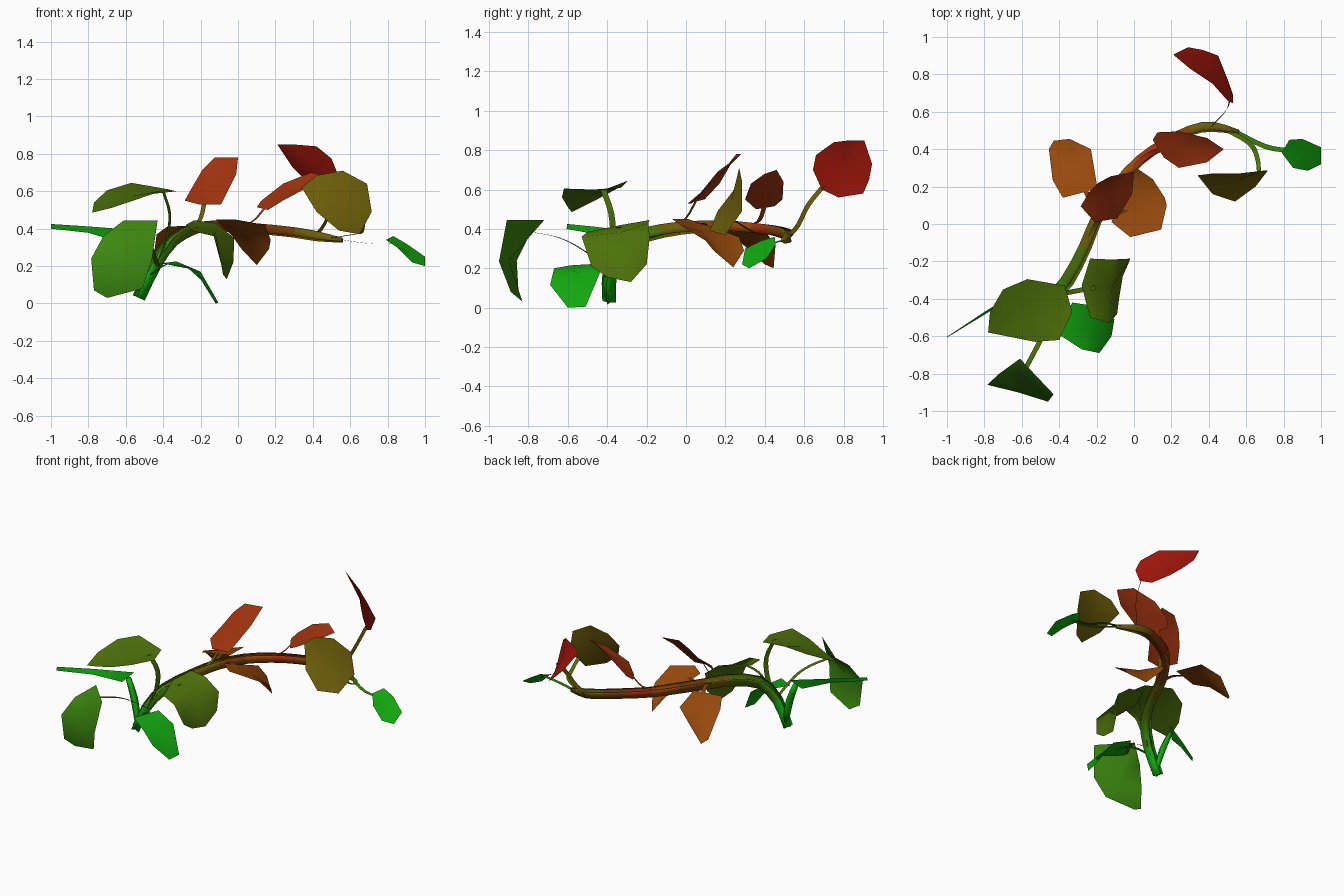
import bpy, bmesh, math
from mathutils import Vector as V

if "Cube" in bpy.data.objects:
    bpy.data.objects.remove(bpy.data.objects["Cube"])

# screen colours, turned into linear diffuse colours
COLORS = {
    "red": (158, 28, 18), "rust": (158, 54, 22), "orange": (152, 76, 20), "brown": (125, 68, 20),
    "olive": (108, 94, 18), "moss": (78, 112, 18), "leafgreen": (62, 134, 22), "green": (25, 168, 22),
}
MATS = {}
for key, col in COLORS.items():
    MATS[key] = bpy.data.materials.new(key)
    MATS[key].diffuse_color = [(c / 255) ** 2.2 for c in col] + [1]


def finish(name, bm, colors):
    me = bpy.data.meshes.new(name)
    bm.normal_update()
    bm.to_mesh(me)
    bm.free()
    for c in colors:
        me.materials.append(MATS[c])
    for p in me.polygons:
        p.use_smooth = True
    bpy.context.collection.objects.link(bpy.data.objects.new(name, me))


def smooth_path(pts, n):
    # Catmull-Rom through the given points
    p = [V(q) for q in pts]
    p = [2 * p[0] - p[1]] + p + [2 * p[-1] - p[-2]]
    out = []
    for i in range(1, len(p) - 2):
        a, b, c, d = p[i - 1:i + 3]
        for k in range(n):
            t = k / n
            out.append(0.5 * (2 * b + (c - a) * t + (2 * a - 5 * b + 4 * c - d) * t * t
                              + (3 * b - a - 3 * c + d) * t ** 3))
    return out + [p[-2]]


def leaf(name, color, rim, centre=None):
    # thin blade: fan from the middle to the rim
    bm = bmesh.new()
    vs = [bm.verts.new(p) for p in rim]
    mid = bm.verts.new(centre or sum((V(p) for p in rim), V()) / len(rim))
    for i, v in enumerate(vs):
        bm.faces.new((mid, v, vs[(i + 1) % len(vs)]))
    finish(name, bm, [color])


def stalk(name, color, pts, side=None, width=0.026):
    # flat ribbon along a curve
    path = smooth_path(pts, 3)
    d = path[-1] - path[0]
    side = V(side or (-d.y, d.x, 0)).normalized() * width / 2
    bm = bmesh.new()
    rows = [(bm.verts.new(p - side), bm.verts.new(p + side)) for p in path]
    for a, b in zip(rows, rows[1:]):
        bm.faces.new((a[0], a[1], b[1], b[0]))
    finish(name, bm, [color])


def tube(name, colors, pts, radii, sides, groove=1.0, n=2):
    # swept section; every second corner can be pulled in to make grooves
    path = smooth_path(pts, n)
    rad = [q.x for q in smooth_path([(r, 0, 0) for r in radii], n)]
    bm = bmesh.new()
    rings = []
    for i, p in enumerate(path):
        t = (path[min(i + 1, len(path) - 1)] - path[max(i - 1, 0)]).normalized()
        u = t.cross(V((0.5, -0.85, 0.1))).normalized()
        w = t.cross(u)
        ring = []
        for k in range(sides):
            a = 2 * math.pi * (k + 1) / sides
            r = rad[i] * (groove if k % 2 else 1)
            ring.append(bm.verts.new(p + r * (u * math.cos(a) + w * math.sin(a))))
        rings.append(ring)
    for i, (a, b) in enumerate(zip(rings, rings[1:])):
        for k in range(sides):
            f = bm.faces.new((a[k], a[(k + 1) % sides], b[(k + 1) % sides], b[k]))
            f.material_index = i * len(colors) // (len(rings) - 1)
    bm.faces.new(rings[0][::-1])
    bm.faces.new(rings[-1])
    finish(name, bm, colors)


# Main stem with grooves, and the side shoot at its base with its narrow blade
tube("main_stem", ["green", "leafgreen", "moss", "olive", "brown", "orange", "rust", "brown", "olive", "olive"],
     [(-.53, -.39, .03), (-.45, -.385, .2), (-.36, -.31, .33), (-.26, -.12, .39), (-.19, .05, .41),
      (-.09, .21, .415), (.03, .34, .405), (.16, .43, .395), (.3, .5, .38), (.42, .52, .36), (.56, .49, .338)],
     [.037, .04, .042, .04, .038, .037, .036, .035, .034, .032, .015], 8, 0.3)
tube("side_shoot", ["green"],
     [(-.51, -.39, .06), (-.555, -.37, .23), (-.61, -.36, .36)], [.02, .024, .018], 4)
leaf("side_blade", "green",
     [(-1, -.603, .425), (-1, -.607, .4), (-.8, -.485, .378), (-.64, -.385, .33), (-.58, -.335, .395),
      (-.8, -.47, .412)])

# Leaf stalks
stalk("stalk_back_right", "olive", [(.41, .52, .36), (.46, .57, .42), (.5, .62, .52), (.52, .7, .62)],
      (.5, .82, -.57))
stalk("stalk_end", "leafgreen", [(.53, .5, .345), (.7, .415, .32), (.84, .39, .32)])
stalk("stalk_front_right", "moss", [(.5, .5, .35), (.62, .43, .37), (.66, .35, .38), (.67, .25, .44)])
stalk("stalk_upper_right", "rust", [(0, .31, .42), (.08, .37, .44), (.15, .4, .52)])
stalk("stalk_back_middle", "brown", [(-.21, 0, .41), (-.225, .1, .43), (-.27, .2, .41)])
stalk("stalk_upper_middle", "olive", [(-.24, -.07, .41), (-.2, 0, .455), (-.175, .06, .56)])
stalk("stalk_lower_middle", "brown", [(-.15, .1, .42), (-.08, .07, .43), (-.02, .06, .4)])
stalk("stalk_upper_left", "moss", [(-.43, -.38, .2), (-.38, -.37, .35), (-.365, -.38, .48), (-.4, -.42, .6)],
      (.5, 1, 0), .034)
stalk("stalk_front_left", "moss", [(-.43, -.39, .2), (-.47, -.55, .31), (-.52, -.66, .36), (-.59, -.79, .385)])
stalk("stalk_front_middle", "moss", [(-.4, -.375, .27), (-.32, -.36, .37), (-.21, -.34, .41)])
stalk("stalk_low", "green", [(-.47, -.39, .15), (-.38, -.46, .21), (-.28, -.52, .19)])

# Leaves
leaf("leaf_back_right", "red",
     [(.21, .905, .85), (.3, .83, .85), (.42, .75, .84), (.5, .66, .775), (.53, .645, .7), (.53, .69, .6),
      (.5, .775, .56), (.45, .9, .58), (.37, .93, .65), (.29, .945, .73)])
leaf("leaf_end", "green",
     [(.79, .38, .34), (.83, .45, .36), (.9, .455, .32), (1, .41, .25), (1, .32, .2), (.93, .285, .22),
      (.85, .3, .3)])
leaf("leaf_front_right", "olive",
     [(.715, .285, .49), (.65, .2, .37), (.54, .12, .39), (.42, .16, .49), (.34, .26, .62),
      (.42, .27, .685), (.56, .27, .71), (.69, .285, .64)])
leaf("leaf_upper_right", "rust",
     [(.1, .45, .515), (.125, .49, .55), (.24, .495, .64), (.39, .46, .7), (.48, .4, .68), (.39, .33, .63),
      (.24, .3, .55), (.16, .355, .5)])
leaf("leaf_back_middle", "orange",
     [(-.345, .455, .32), (-.43, .445, .2), (-.455, .4, .22), (-.435, .235, .37), (-.38, .14, .41),
      (-.195, .19, .42), (-.23, .4, .39)], (-.32, .3, .39))
leaf("leaf_upper_middle", "rust",
     [(-.285, .095, .55), (-.24, .17, .63), (-.19, .22, .715), (-.125, .255, .78), (0, .28, .78),
      (-.01, .16, .69), (-.09, .03, .53), (-.21, .01, .53)])
leaf("leaf_lower_middle", "orange",
     [(-.12, .01, .45), (-.02, -.07, .45), (.145, -.03, .42), (.175, .1, .34), (.165, .14, .29),
      (.1, .24, .205), (.02, .295, .29), (-.03, .27, .36)], (.04, .1, .38))
leaf("leaf_upper_left", "moss",
     [(-.78, -.58, .485), (-.77, -.47, .54), (-.7, -.35, .605), (-.57, -.295, .645), (-.37, -.33, .61),
      (-.33, -.47, .6), (-.4, -.62, .605), (-.53, -.63, .56), (-.68, -.6, .51)])
leaf("leaf_front_left", "leafgreen",
     [(-.43, -.91, .445), (-.61, -.72, .445), (-.72, -.8, .36), (-.785, -.86, .24), (-.77, -.85, .07),
      (-.7, -.83, .03), (-.51, -.89, .08), (-.46, -.95, .235)], (-.62, -.9, .24))
leaf("leaf_front_middle", "moss",
     [(-.235, -.185, .445), (-.28, -.33, .42), (-.235, -.5, .385), (-.13, -.53, .36), (-.09, -.48, .21),
      (-.08, -.4, .155), (-.06, -.28, .13), (-.025, -.2, .22), (-.02, -.185, .35), (-.12, -.19, .43)],
     (-.12, -.34, .38))
leaf("leaf_low", "green",
     [(-.41, -.585, .215), (-.33, -.42, .225), (-.2, -.44, .17), (-.105, -.51, .005), (-.12, -.6, 0),
      (-.185, -.69, .115), (-.28, -.67, .2)], (-.23, -.55, .18))

for m in bpy.data.materials:
    if m.users and not m.is_grease_pencil:
        m.use_nodes = True
        m.node_tree.nodes["Principled BSDF"].inputs["Base Color"].default_value = m.diffuse_color
